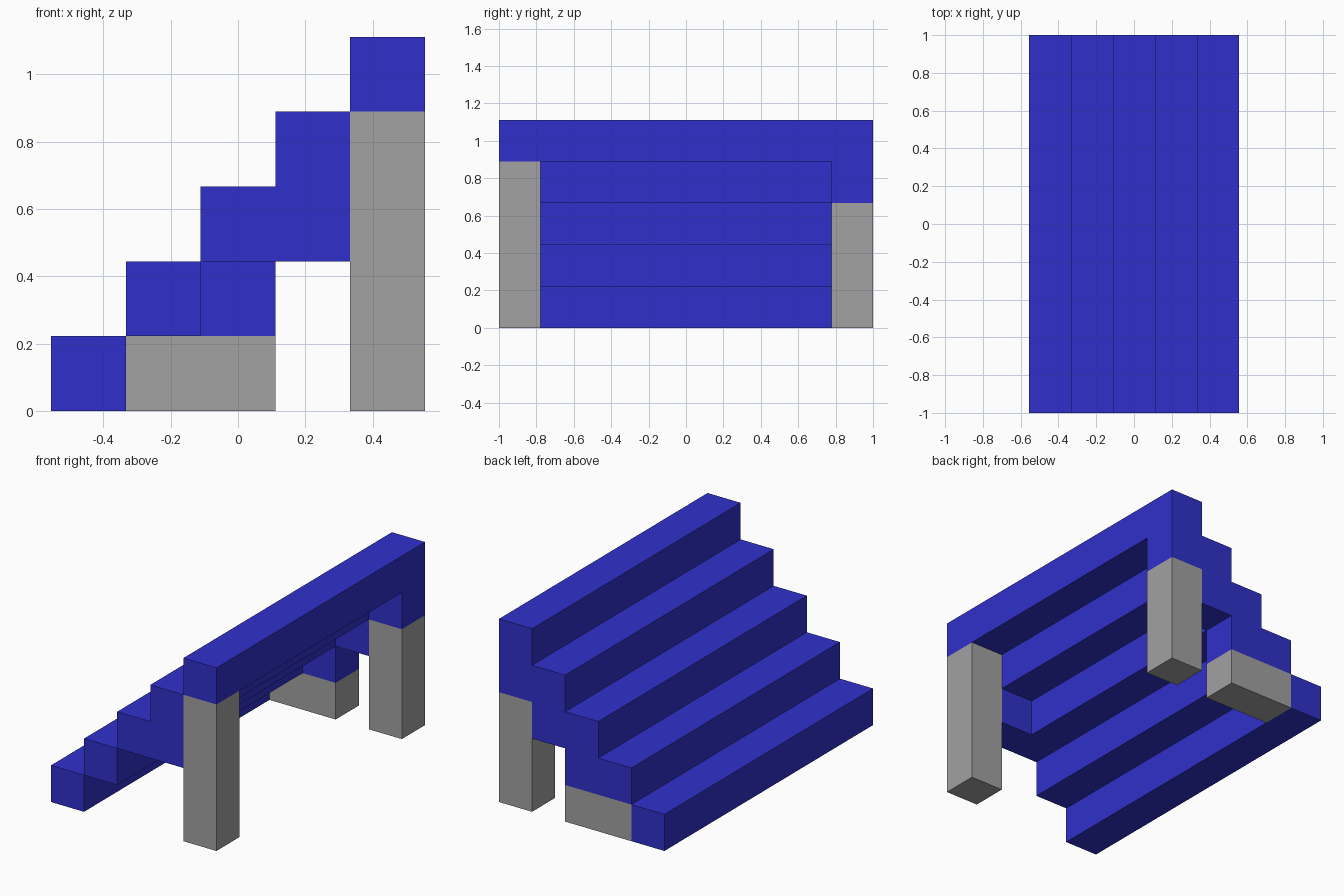
import bpy
import bmesh
from mathutils import Matrix, Vector

cube = bpy.data.objects.get("Cube")
if cube:
    bpy.data.objects.remove(cube, do_unlink=True)

U = 2 / 9        # one block
STEPS = 5
LENGTH = 9       # blocks along y


def make_material(name, colour):
    mat = bpy.data.materials.new(name)
    mat.use_nodes = True
    mat.diffuse_color = colour
    mat.node_tree.nodes["Principled BSDF"].inputs["Base Color"].default_value = colour
    return mat


blue = make_material("blue", (0.03, 0.03, 0.6, 1))
grey = make_material("stone grey", (0.36, 0.36, 0.36, 1))


def block(name, mat, corner, size):
    """Box with its low corner and size given in block units."""
    size = Vector(size)
    centre = Vector(corner) + size / 2 - Vector((STEPS / 2, LENGTH / 2, 0))
    bm = bmesh.new()
    bmesh.ops.create_cube(bm, size=1, matrix=Matrix.Translation(centre * U)
                          @ Matrix.Diagonal((*(size * U), 1)))
    mesh = bpy.data.meshes.new(name)
    bm.to_mesh(mesh)
    bm.free()
    mesh.materials.append(mat)
    obj = bpy.data.objects.new(name, mesh)
    bpy.context.collection.objects.link(obj)


# Full-width treads rising towards +x
for i in range(STEPS):
    block(f"step_{i + 1}", blue, (i, 0, i), (1, LENGTH, 1))

BACK = LENGTH - 1

# Front end: one hanging support and a tall leg
block("front_support", blue, (3, 0, 2), (1, 1, 1))
block("front_leg", grey, (4, 0, 0), (1, 1, 4))

# Back end: blocks filling under the upper steps, a leg and a low footing
for i in range(2, STEPS):
    block(f"back_support_{i}", blue, (i, BACK, i - 1), (1, 1, 1))
block("back_leg", grey, (4, BACK, 0), (1, 1, 3))
block("back_footing", grey, (1, BACK, 0), (2, 1, 1))
